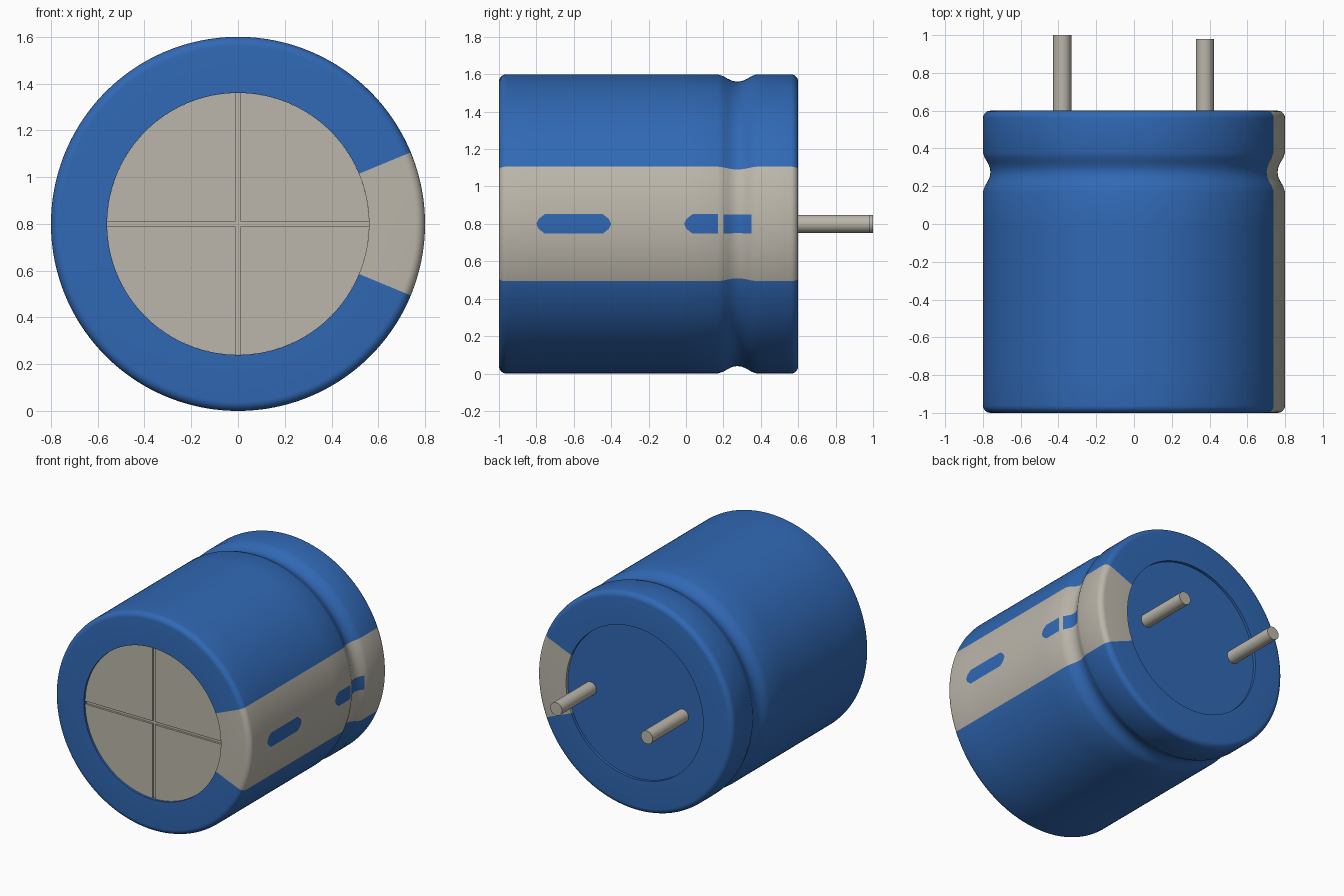
import bpy, bmesh, math
from math import sin, cos, pi, radians

if "Cube" in bpy.data.objects:
    bpy.data.objects.remove(bpy.data.objects["Cube"])

CZ = 0.8          # height of the can's axis
RIM = 0.56        # inner radius of the sleeve's end rims
SEG = 192


def material(name, rgb):
    m = bpy.data.materials.new(name)
    m.use_nodes = True
    m.diffuse_color = (*rgb, 1)
    m.node_tree.nodes["Principled BSDF"].inputs["Base Color"].default_value = (*rgb, 1)
    return m


blue = material("sleeve blue", (0.03, 0.14, 0.46))
grey = material("warm grey", (0.50, 0.47, 0.405))


def finish(bm, name, mats):
    bmesh.ops.recalc_face_normals(bm, faces=bm.faces[:])
    mesh = bpy.data.meshes.new(name)
    bm.to_mesh(mesh)
    bm.free()
    for m in mats:
        mesh.materials.append(m)
    ob = bpy.data.objects.new(name, mesh)
    bpy.context.collection.objects.link(ob)
    bpy.ops.object.select_all(action='DESELECT')
    ob.select_set(True)
    bpy.context.view_layer.objects.active = ob
    bpy.ops.object.shade_smooth_by_angle(angle=radians(30))
    return ob


def prism(name, outline, y0, y1, mat):
    """Extrude an (x, z) outline along y."""
    bm = bmesh.new()
    face = bm.faces.new([bm.verts.new((x, y0, z)) for x, z in outline])
    new = bmesh.ops.extrude_face_region(bm, geom=[face])["geom"]
    verts = [v for v in new if isinstance(v, bmesh.types.BMVert)]
    bmesh.ops.translate(bm, verts=verts, vec=(0, y1 - y0, 0))
    return finish(bm, name, [mat])


def circle(x, r, n):
    return [(x + r * cos(2 * pi * i / n), CZ + r * sin(2 * pi * i / n)) for i in range(n)]


# Sleeve: closed profile of (y, radius) with rounded ends and a crimp groove
F = 0.04
arc = [i * pi / 12 for i in range(7)]
profile = [(-0.95, RIM), (-1, RIM)]
profile += [(-1 + F - F * cos(a), CZ - F + F * sin(a)) for a in arc]
profile += [(y, CZ) for y in (-0.8, -0.4, -0.01, 0.17)]
profile += [(0.2, 0.79), (0.225, 0.775), (0.25, 0.764), (0.275, 0.76), (0.3, 0.764),
            (0.325, 0.775), (0.35, 0.79), (0.38, CZ)]
profile += [(0.6 - F + F * sin(a), CZ - F + F * cos(a)) for a in arc]
profile += [(0.6, RIM), (0.55, RIM)]

# Slot marks in the stripe, and the rings whose vertices round their ends
slots = [(-0.8, -0.4), (-0.01, 0.17), (0.2, 0.35)]
round_ends = {-0.8: 1, -0.4: -1, -0.01: 1}
end_shift = (0, 0.012, 0.045)

bm = bmesh.new()
rings = []
for y, r in profile:
    ring = []
    for i in range(SEG):
        a = 2 * pi * i / SEG
        k = min(i, SEG - i)
        dy = round_ends.get(y, 0) * end_shift[k] if k < 3 else 0
        ring.append(bm.verts.new((r * cos(a), y + dy, CZ + r * sin(a))))
    rings.append(ring)
for j, (y, r) in enumerate(profile):
    j2 = (j + 1) % len(profile)
    y2 = profile[j2][0]
    in_slot = r > 0.7 and any(a <= y and y2 <= b for a, b in slots)
    for i in range(SEG):
        i2 = (i + 1) % SEG
        f = bm.faces.new((rings[j][i], rings[j][i2], rings[j2][i2], rings[j2][i]))
        k = min(i, SEG - 1 - i)      # segments away from the stripe's middle
        f.material_index = 1 if k < 12 and not (in_slot and k < 2) else 0
finish(bm, "sleeve", [blue, grey])

# Front end: backing disc with four raised quarters leaving a scored cross
prism("front_disc", circle(0, RIM, 96), -0.97, -0.9, grey)
G = 0.011
start = math.asin(G / RIM)
for q in range(4):
    pts = [(G, G)]
    for i in range(25):
        a = start + (pi / 2 - 2 * start) * i / 24
        pts.append((RIM * cos(a), RIM * sin(a)))
    c, s = cos(q * pi / 2), sin(q * pi / 2)
    outline = [(x * c - z * s, CZ + x * s + z * c) for x, z in pts]
    prism(f"front_quarter_{q + 1}", outline, -0.985, -0.96, grey)

# Back end: recessed seal and the two leads of unequal length
prism("back_seal", circle(0, RIM, 96), 0.5, 0.58, blue)
for name, x, end in (("right_lead", -0.38, 1.0), ("left_lead", 0.375, 0.98)):
    prism(name, circle(x, 0.048, 32), 0.55, end, grey)
